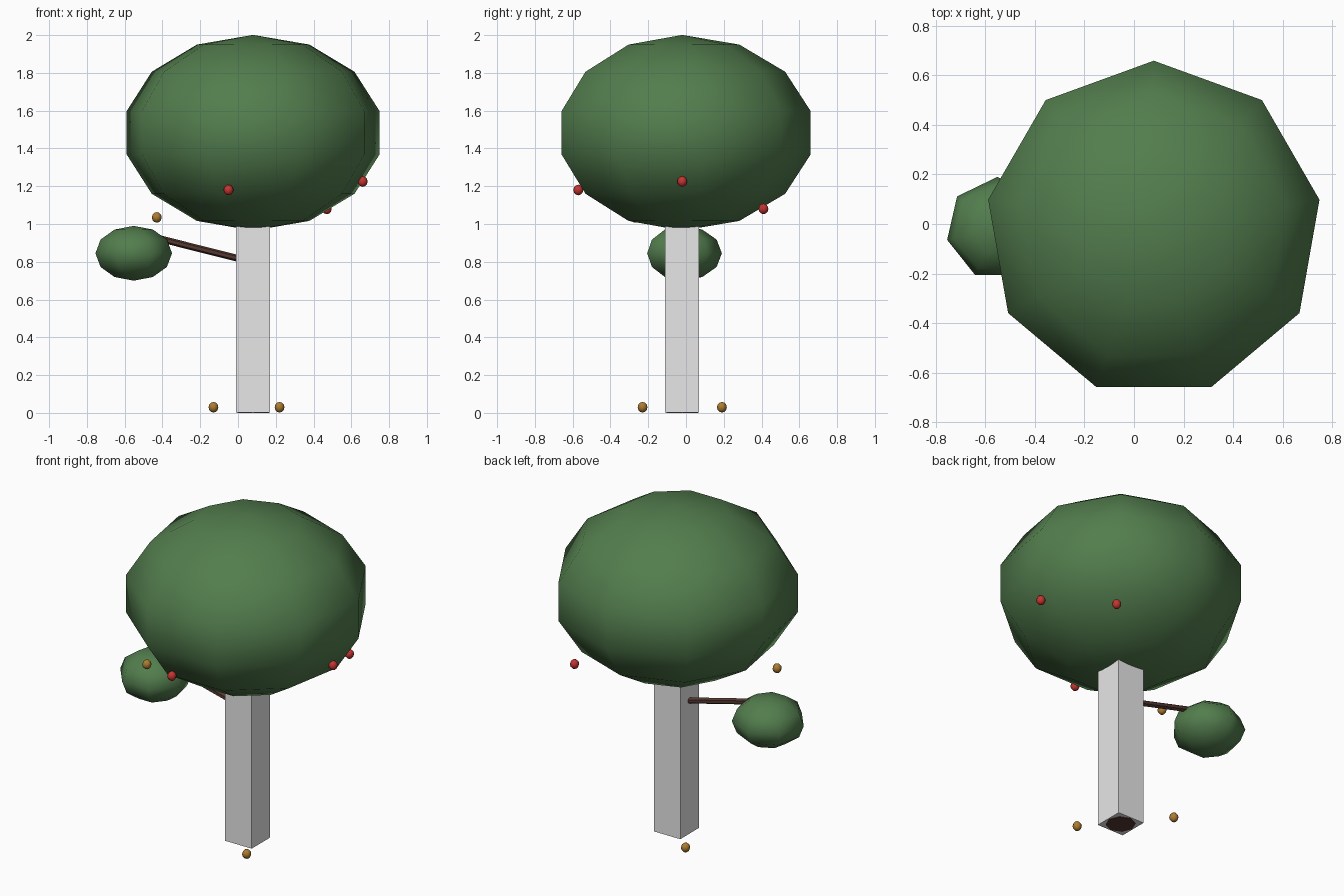
import bpy, bmesh
from mathutils import Vector, Matrix

default_cube = bpy.data.objects.get("Cube")
if default_cube:
    bpy.data.objects.remove(default_cube)


def material(name, rgb):
    mat = bpy.data.materials.new(name)
    mat.use_nodes = True
    color = (*rgb, 1)
    mat.diffuse_color = color
    shader = next(n for n in mat.node_tree.nodes if n.type == 'BSDF_PRINCIPLED')
    shader.inputs["Base Color"].default_value = color
    return mat


green = material("leaf green", (0.085, 0.205, 0.075))
grey = material("light grey", (0.8, 0.8, 0.8))
brown = material("bark brown", (0.09, 0.04, 0.03))
red = material("fruit red", (0.56, 0.035, 0.03))
gold = material("fruit gold", (0.42, 0.2, 0.03))


def finish(name, bm, mat, smooth=False):
    mesh = bpy.data.meshes.new(name)
    bm.to_mesh(mesh)
    bm.free()
    mesh.materials.append(mat)
    for poly in mesh.polygons:
        poly.use_smooth = smooth
    obj = bpy.data.objects.new(name, mesh)
    bpy.context.collection.objects.link(obj)
    return obj


def ellipsoid(name, center, radius, half_height, sides, rings, mat):
    bm = bmesh.new()
    place = Matrix.Translation(center) @ Matrix.Diagonal((radius, radius, half_height, 1))
    bmesh.ops.create_uvsphere(bm, u_segments=sides, v_segments=rings, radius=1, matrix=place)
    return finish(name, bm, mat, smooth=True)


def rod(name, start, end, radius, sides, mat):
    start, end = Vector(start), Vector(end)
    axis = end - start
    bm = bmesh.new()
    place = Matrix.Translation((start + end) / 2) @ axis.to_track_quat('Z', 'Y').to_matrix().to_4x4()
    bmesh.ops.create_cone(bm, cap_ends=True, segments=sides, radius1=radius,
                          radius2=radius, depth=axis.length, matrix=place)
    return finish(name, bm, mat)


# Foliage
ellipsoid("canopy", (0.08, -0.02, 1.483), 0.697, 0.518, 9, 7, green)
ellipsoid("branch_foliage", (-0.552, -0.018, 0.845), 0.208, 0.145, 7, 6, green)

# Square trunk sleeve around a round wooden core
bm = bmesh.new()
bmesh.ops.create_cube(bm, size=1, matrix=Matrix.Translation((0.08, -0.02, 0.503))
                      @ Matrix.Diagonal((0.18, 0.18, 1.0, 1)))
finish("trunk_sleeve", bm, grey)
rod("trunk_core", (0.08, -0.02, 0), (0.08, -0.02, 1.0), 0.083, 8, brown)

# Side branch
rod("branch", (0.04, -0.02, 0.808), (-0.45, -0.02, 0.931), 0.018, 6, brown)

# Fruit in the tree and on the ground
red_spots = [(-0.05, -0.57, 1.18), (0.66, -0.02, 1.225), (0.47, 0.41, 1.08)]
gold_spots = [(-0.43, -0.27, 1.035), (0.22, -0.23, 0.03), (-0.13, 0.19, 0.03)]
for label, spots, mat in (("red_fruit", red_spots, red), ("gold_fruit", gold_spots, gold)):
    for i, spot in enumerate(spots):
        ellipsoid(f"{label}_{i + 1}", spot, 0.026, 0.028, 8, 6, mat)
